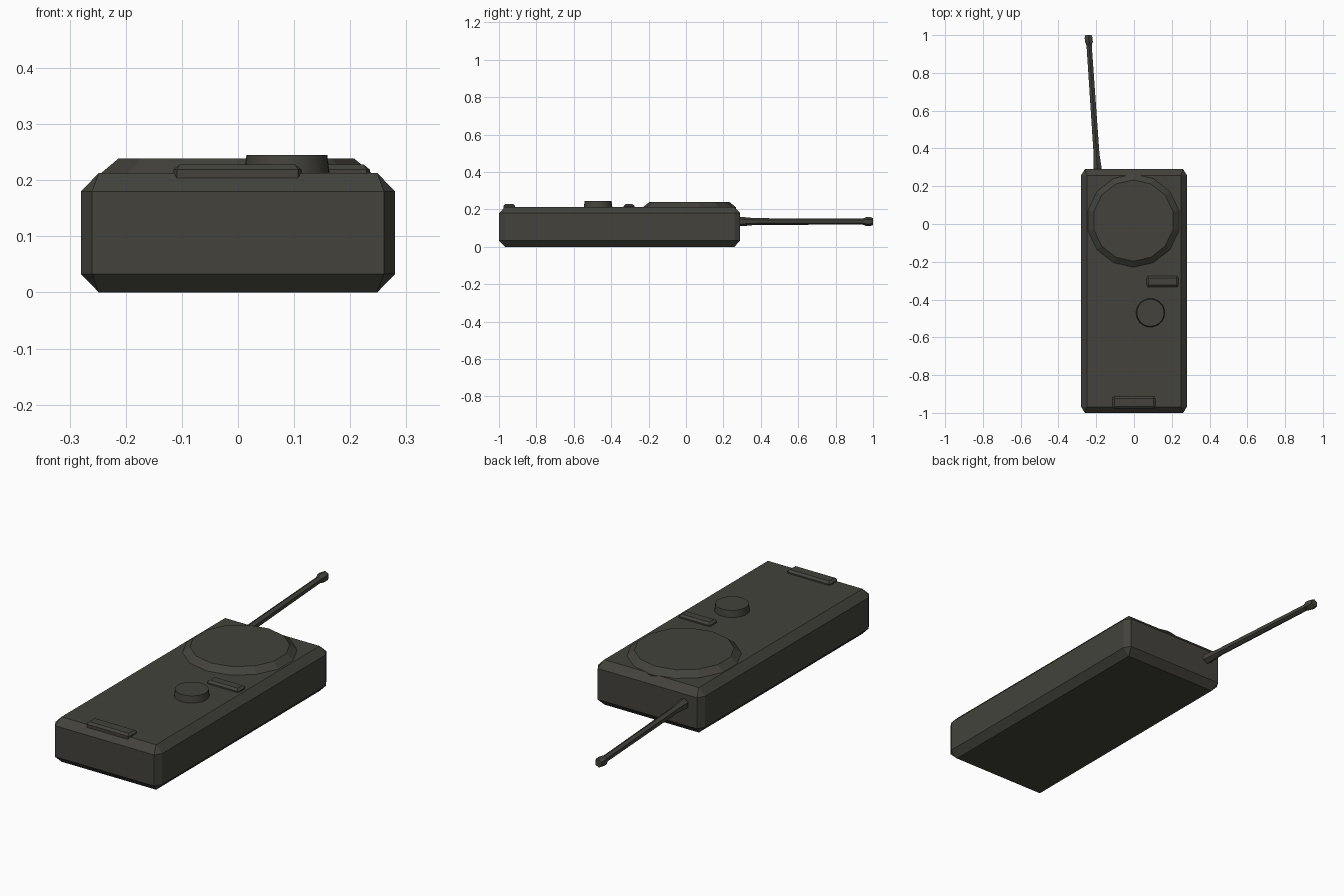
import bpy, bmesh
from math import sin, cos, pi
from mathutils import Vector

if "Cube" in bpy.data.objects:
    bpy.data.objects.remove(bpy.data.objects["Cube"])

mat = bpy.data.materials.new("dark olive grey")
mat.diffuse_color = (0.056, 0.055, 0.045, 1)
mat.use_nodes = True
mat.node_tree.nodes["Principled BSDF"].inputs["Base Color"].default_value = mat.diffuse_color


def finish(name, bm):
    bmesh.ops.recalc_face_normals(bm, faces=bm.faces)
    me = bpy.data.meshes.new(name)
    bm.to_mesh(me)
    bm.free()
    me.materials.append(mat)
    ob = bpy.data.objects.new(name, me)
    bpy.context.collection.objects.link(ob)
    return ob


def chamfer_box(name, lo, hi, c, corner):
    """Box with cut edges: c = chamfer (x, y, z), corner = cut along x on the upright edges."""
    bm = bmesh.new()
    mid = [(a + b) / 2 for a, b in zip(lo, hi)]
    h = [(b - a) / 2 for a, b in zip(lo, hi)]
    for sx in (-1, 1):
        for sy in (-1, 1):
            for sz in (-1, 1):
                for d in ((c[0], c[1], 0), (corner, 0, c[2]), (0, c[1], c[2])):
                    bm.verts.new([m + s * (k - e) for m, s, k, e in
                                  zip(mid, (sx, sy, sz), h, d)])
    bmesh.ops.convex_hull(bm, input=bm.verts)
    bmesh.ops.dissolve_limit(bm, angle_limit=0.01, verts=bm.verts, edges=bm.edges)
    return finish(name, bm)


def loft(name, rings):
    """Skin a list of equal-length point rings and cap both ends."""
    bm = bmesh.new()
    rv = [[bm.verts.new(p) for p in r] for r in rings]
    n = len(rv[0])
    for a, b in zip(rv, rv[1:]):
        for i in range(n):
            j = (i + 1) % n
            bm.faces.new((a[i], a[j], b[j], b[i]))
    bm.faces.new(rv[0])
    bm.faces.new(rv[-1])
    return finish(name, bm)


def disc(name, cx, cy, n, profile):
    return loft(name, [[(cx + r * sin(2 * pi * i / n), cy - r * cos(2 * pi * i / n), z)
                        for i in range(n)] for r, z in profile])


# main case
chamfer_box("case", (-0.28, -1, 0), (0.28, 0.29, 0.213), (0.032, 0.032, 0.033), 0.02)

# raised bars on the face
chamfer_box("lower_bar", (-0.115, -0.977, 0.195), (0.113, -0.913, 0.228), (0.011, 0.011, 0.009), 0.006)
chamfer_box("switch_bar", (0.067, -0.333, 0.195), (0.235, -0.275, 0.228), (0.011, 0.011, 0.009), 0.006)

# speaker plate and round button
disc("speaker", -0.003, 0.018, 14, [(0.248, 0.195), (0.248, 0.212), (0.215, 0.239)])
button = disc("button", 0.087, -0.47, 32, [(0.077, 0.2), (0.076, 0.213), (0.072, 0.245)])
bpy.context.view_layer.objects.active = button
button.select_set(True)
bpy.ops.object.shade_smooth_by_angle(angle=0.6)

# leaning six-sided antenna with flared foot and tip
rings = []
for y, r in ((0.27, 0.025), (0.30, 0.025), (0.37, 0.018), (0.945, 0.016),
             (0.965, 0.024), (0.985, 0.024), (1.0, 0.019)):
    cx = -0.193 - 0.068 * (y - 0.29)
    rings.append([(cx + r * sin(i * pi / 3), y, 0.135 + r * cos(i * pi / 3)) for i in range(6)])
loft("antenna", rings)
